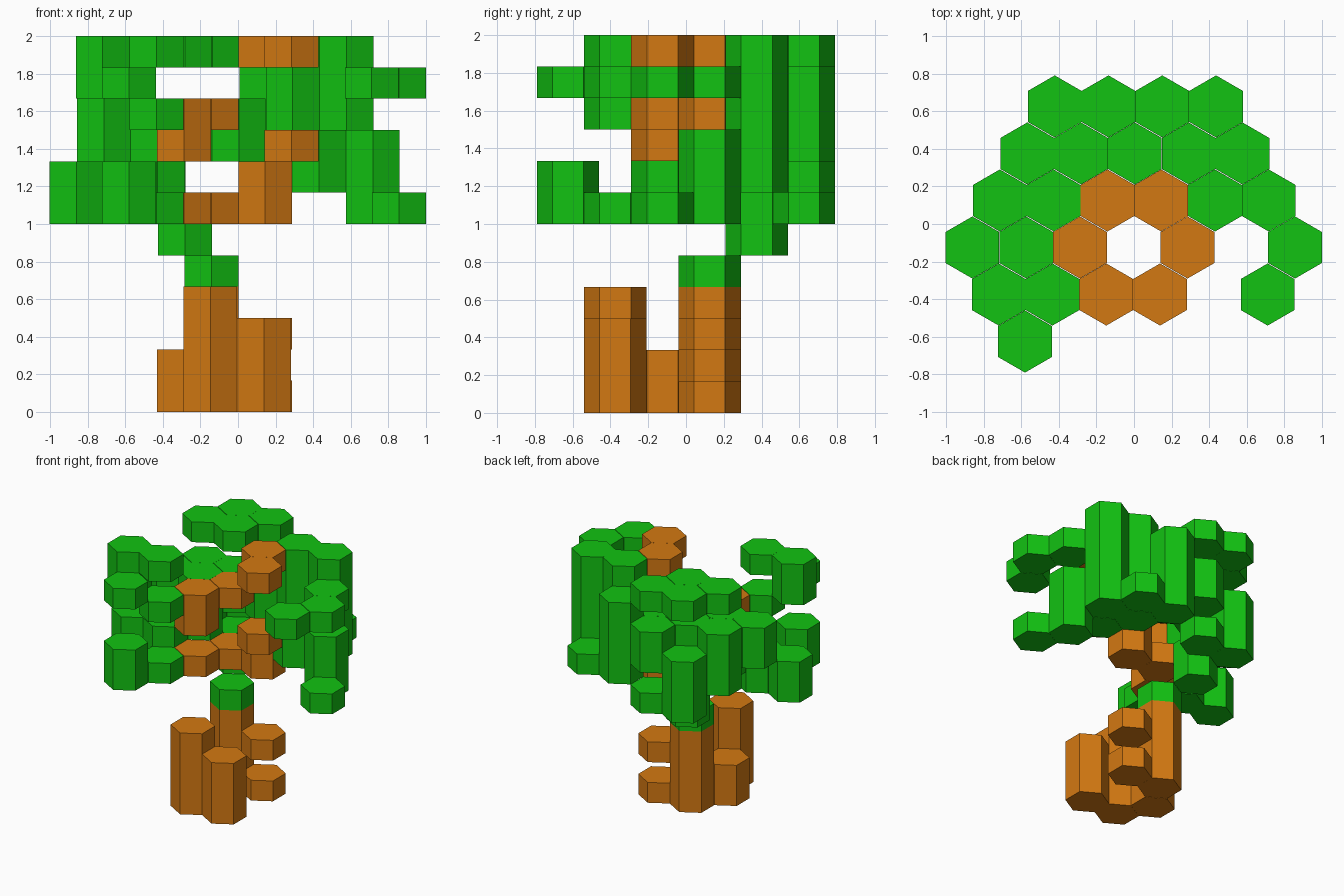
import bpy
import bmesh
from mathutils import Matrix
from math import pi

cube = bpy.data.objects.get("Cube")
if cube:
    bpy.data.objects.remove(cube, do_unlink=True)

LAYER = 1 / 6        # height of one layer
PITCH = 0.286        # spacing of cells along a row
ROW_STEP = 0.25      # spacing between rows
RADIUS = 0.165       # corner radius of a cell


def make_material(name, color):
    mat = bpy.data.materials.new(name)
    mat.use_nodes = True
    mat.diffuse_color = color
    mat.node_tree.nodes["Principled BSDF"].inputs["Base Color"].default_value = color
    return mat


bark = make_material("bark brown", (0.65, 0.19, 0.006, 1))
leaf = make_material("leaf green", (0.006, 0.54, 0.006, 1))


def stack(name, mat, row, cell, *spans):
    """Hexagonal column in one grid cell; each span is (first layer, end layer)."""
    y = ROW_STEP * (row - 0.5)
    x = PITCH * cell + 0.012 * y
    bm = bmesh.new()
    for low, high in spans:
        place = Matrix.Translation((x, y, LAYER * (low + high) / 2)) @ Matrix.Rotation(pi / 6, 4, "Z")
        bmesh.ops.create_cone(bm, cap_ends=True, segments=6, radius1=RADIUS,
                              radius2=RADIUS, depth=LAYER * (high - low), matrix=place)
    # Turn each prism so that a corner points along y
    probe = max(bm.verts, key=lambda v: v.co.y)
    if abs(probe.co.x - x) > 0.02:
        bmesh.ops.rotate(bm, verts=bm.verts, cent=(x, y, 0), matrix=Matrix.Rotation(pi / 6, 3, "Z"))
    mesh = bpy.data.meshes.new(name)
    bm.to_mesh(mesh)
    bm.free()
    mesh.materials.append(mat)
    obj = bpy.data.objects.new(name, mesh)
    bpy.context.collection.objects.link(obj)


# Trunk base
stack("front_right_root", bark, -1, -0.5, (0, 4))
stack("front_left_root", bark, -1, 0.5, (0, 3))
stack("side_right_root", bark, 0, -1, (0, 2))
stack("main_trunk", bark, 1, -0.5, (0, 4))
stack("left_trunk_steps", bark, 1, 0.5, (0, 1), (2, 3))

# Branches inside the crown
stack("right_branch", bark, 0, -1, (6, 7), (8, 10))
stack("rear_right_branch", bark, 1, -0.5, (6, 7), (9, 10))
stack("rear_left_branch", bark, 1, 0.5, (6, 8), (11, 12))
stack("left_branch", bark, 0, 1, (8, 9), (11, 12))

# Leaves around the neck of the trunk
stack("neck_leaf", leaf, 1, -0.5, (4, 5))
stack("inner_rear_right_leaves", leaf, 2, -1, (5, 7), (8, 10), (11, 12))

# Front right leaves
stack("front_tip_leaves", leaf, -2, -2, (6, 8), (10, 11))
stack("front_outer_right_leaves", leaf, -1, -2.5, (10, 12))
stack("front_inner_right_leaves", leaf, -1, -1.5, (6, 7), (9, 10), (11, 12))

# Right side leaves
stack("outer_right_leaves", leaf, 0, -3, (6, 8))
stack("inner_right_leaves", leaf, 0, -2, (6, 8))
stack("middle_outer_right_leaves", leaf, 1, -2.5, (8, 10))
stack("middle_inner_right_leaves", leaf, 1, -1.5, (7, 10))
stack("rear_outer_right_leaves", leaf, 2, -2, (7, 10), (11, 12))

# Rear leaves
stack("back_outer_right_leaves", leaf, 3, -1.5, (6, 9), (11, 12))
stack("back_inner_right_leaves", leaf, 3, -0.5, (6, 7), (8, 10), (11, 12))
stack("back_inner_left_leaves", leaf, 3, 0.5, (7, 11))
stack("back_outer_left_leaf", leaf, 3, 1.5, (7, 8))
stack("rear_centre_leaves", leaf, 2, 0, (8, 10))

# Left side leaves
stack("rear_inner_left_leaves", leaf, 2, 1, (7, 12))
stack("rear_outer_left_leaves", leaf, 2, 2, (7, 12))
stack("middle_inner_left_leaves", leaf, 1, 1.5, (7, 9))
stack("middle_outer_left_leaves", leaf, 1, 2.5, (6, 9), (10, 11))
stack("outer_left_leaves", leaf, 0, 3, (6, 7), (10, 11))
stack("front_left_leaf", leaf, -1, 2.5, (10, 11))
